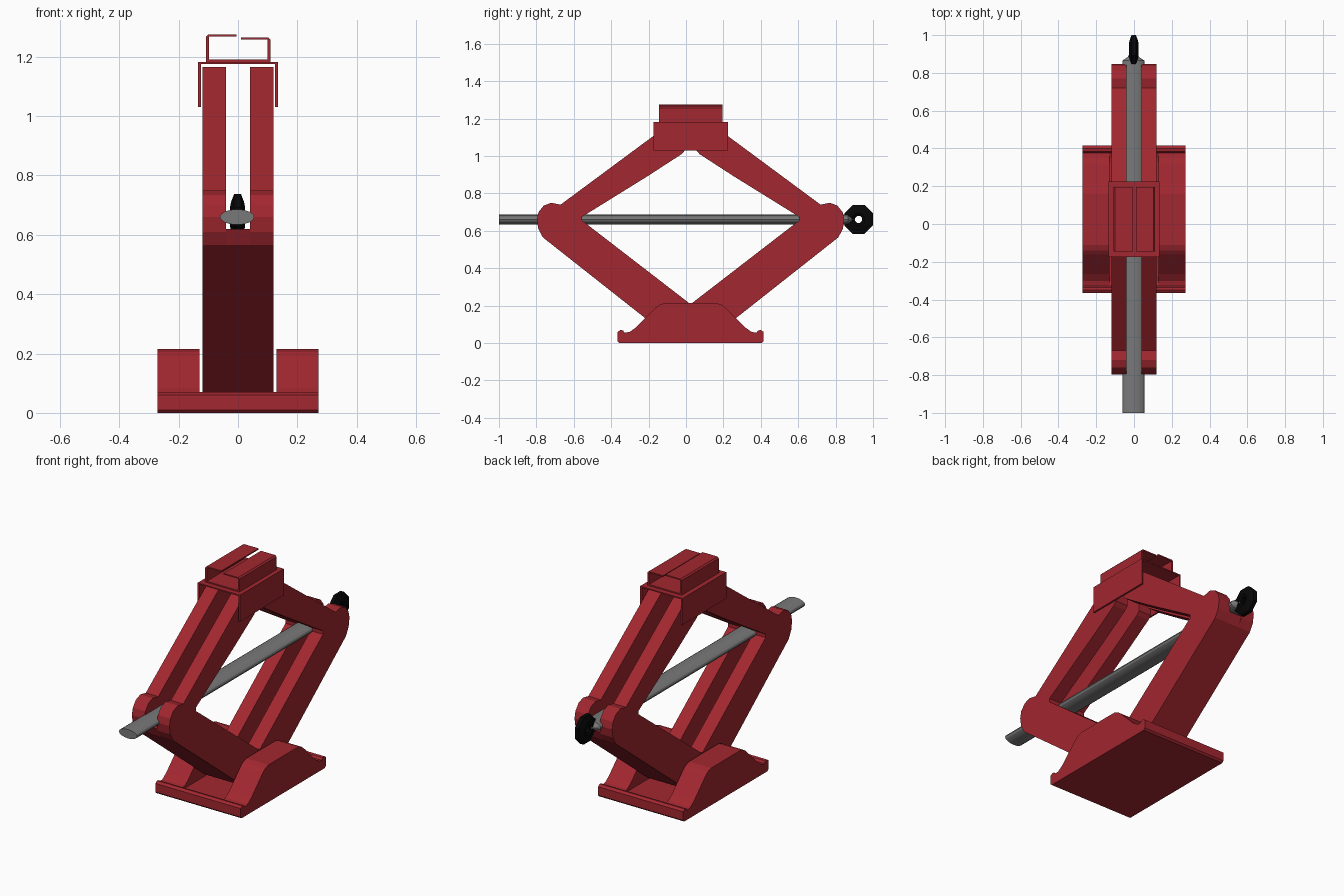
import bpy, bmesh, math

if "Cube" in bpy.data.objects:
    bpy.data.objects.remove(bpy.data.objects["Cube"])

YC = 0.0245  # the lifting frame is symmetric about this y


def material(name, rgb):
    m = bpy.data.materials.new(name)
    m.diffuse_color = (*rgb, 1)
    m.use_nodes = True
    m.node_tree.nodes["Principled BSDF"].inputs["Base Color"].default_value = m.diffuse_color
    return m


RED = material("dark_red_paint", (0.36, 0.02, 0.029))
STEEL = material("grey_steel", (0.19, 0.19, 0.19))
BLACK = material("black_iron", (0.002, 0.002, 0.002))


def finish(bm, name, mat):
    bmesh.ops.recalc_face_normals(bm, faces=bm.faces)
    me = bpy.data.meshes.new(name)
    bm.to_mesh(me)
    bm.free()
    me.materials.append(mat)
    ob = bpy.data.objects.new(name, me)
    bpy.context.collection.objects.link(ob)
    return ob


def extrude(name, pts, a, b, mat=RED, axis='x'):
    """Extrude a 2D profile along x (points are y,z) or along y (points are x,z)."""
    bm = bmesh.new()

    def co(p, t):
        return (t, p[0], p[1]) if axis == 'x' else (p[0], t, p[1])
    lo = [bm.verts.new(co(p, a)) for p in pts]
    hi = [bm.verts.new(co(p, b)) for p in pts]
    bm.faces.new(lo)
    bm.faces.new(hi)
    n = len(pts)
    for i in range(n):
        j = (i + 1) % n
        bm.faces.new((lo[i], lo[j], hi[j], hi[i]))
    bm.normal_update()
    bmesh.ops.triangulate(bm, faces=[f for f in bm.faces if len(f.verts) > 4],
                          ngon_method='EAR_CLIP')
    return finish(bm, name, mat)


def both_sides(half):
    """Complete a right-half profile by reflecting it about y = YC."""
    return [(YC + u, z) for u, z in half] + [(YC - u, z) for u, z in reversed(half)]


# Base: a low plate with rolled lips, and a tall cheek on each side
lip = [(0.38, 0), (0.39, 0.01), (0.39, 0.06), (0.375, 0.07), (0.36, 0.067), (0.352, 0.055)]
extrude("base_plate", both_sides(lip + [(0.325, 0.045)]), -0.13, 0.13)
cheek = lip + [(0.325, 0.06), (0.29, 0.085), (0.185, 0.19), (0.165, 0.205), (0.135, 0.215)]
for s, side in ((-1, "left"), (1, "right")):
    extrude(side + "_base_cheek", both_sides(cheek), s * 0.13, s * 0.272)

# Arms: upper and lower rails joined in a rounded knee, lower pair closed by a web
arm = [(0.15, 0.06), (0.79, 0.565), (0.814, 0.61), (0.822, 0.66), (0.813, 0.70),
       (0.785, 0.735), (0.745, 0.75), (0.695, 0.74), (0.195, 1.11), (0.12, 1.165),
       (0.05, 1.165), (0.03, 1.12), (0.03, 1.03), (0.048, 1.01), (0.23, 0.892),
       (0.58, 0.675), (0.58, 0.655), (0.003, 0.21), (0.003, 0.06)]
web = [(0.15, 0.06), (0.79, 0.565), (0.816, 0.62), (0.79, 0.62), (0.772, 0.587), (0.12, 0.07)]
for d, end in ((-1, "front"), (1, "back")):
    for s, side in ((-1, "left"), (1, "right")):
        extrude(f"{end}_{side}_arm", [(YC + d * u, z) for u, z in arm], s * 0.04, s * 0.12)
    extrude(end + "_lower_arm_web", [(YC + d * u, z) for u, z in web], -0.04, 0.04)

# Top cap: thin sheet folded down over the arm ends
extrude("top_cap", [(-0.135, 1.03), (-0.135, 1.183), (0.135, 1.183), (0.135, 1.03),
                    (0.125, 1.03), (0.125, 1.176), (-0.125, 1.176), (-0.125, 1.03)],
        -0.175, 0.225, axis='y')

# Saddle: folded sheet channel, slit along the middle of its top
extrude("saddle", [(-0.005, 1.275), (-0.10, 1.275), (-0.108, 1.267), (-0.108, 1.183),
                   (0.11, 1.183), (0.11, 1.257), (0.102, 1.265), (0.01, 1.265),
                   (0.01, 1.258), (0.1, 1.258), (0.1, 1.19), (-0.098, 1.19),
                   (-0.098, 1.268), (-0.005, 1.268)], -0.145, 0.195, axis='y')

# Screw rod: flattened round bar with a tapered back end
bm = bmesh.new()
N = 16
rings = []
for y, k in ((-1, 1), (0.865, 1), (0.885, 0.5), (0.90, 0.4)):
    rings.append([bm.verts.new((-0.003 + 0.058 * k * math.cos(2 * math.pi * i / N), y,
                                0.66 + 0.026 * k * math.sin(2 * math.pi * i / N)))
                  for i in range(N)])
for r, q in zip(rings, rings[1:]):
    for i in range(N):
        bm.faces.new((r[i], r[(i + 1) % N], q[(i + 1) % N], q[i]))
bm.faces.new(rings[0])
bm.faces.new(rings[-1])
rod = finish(bm, "screw_rod", STEEL)
bpy.context.view_layer.objects.active = rod
rod.select_set(True)
bpy.ops.object.shade_smooth_by_angle()

# Crank eye: eight-sided ring at the back end of the rod
section = [(0.02, -0.02), (0.035, -0.027), (0.055, -0.023), (0.083, -0.013),
           (0.083, 0.01), (0.055, 0.02), (0.035, 0.024), (0.02, 0.017)]
bm = bmesh.new()
rings = []
for i in range(8):
    a = math.pi / 8 + i * math.pi / 4
    rings.append([bm.verts.new((x, 0.923 + r * math.cos(a), 0.661 + r * math.sin(a)))
                  for r, x in section])
for i in range(8):
    r, q = rings[i], rings[(i + 1) % 8]
    for j in range(8):
        k = (j + 1) % 8
        bm.faces.new((r[j], r[k], q[k], q[j]))
finish(bm, "crank_eye", BLACK)
